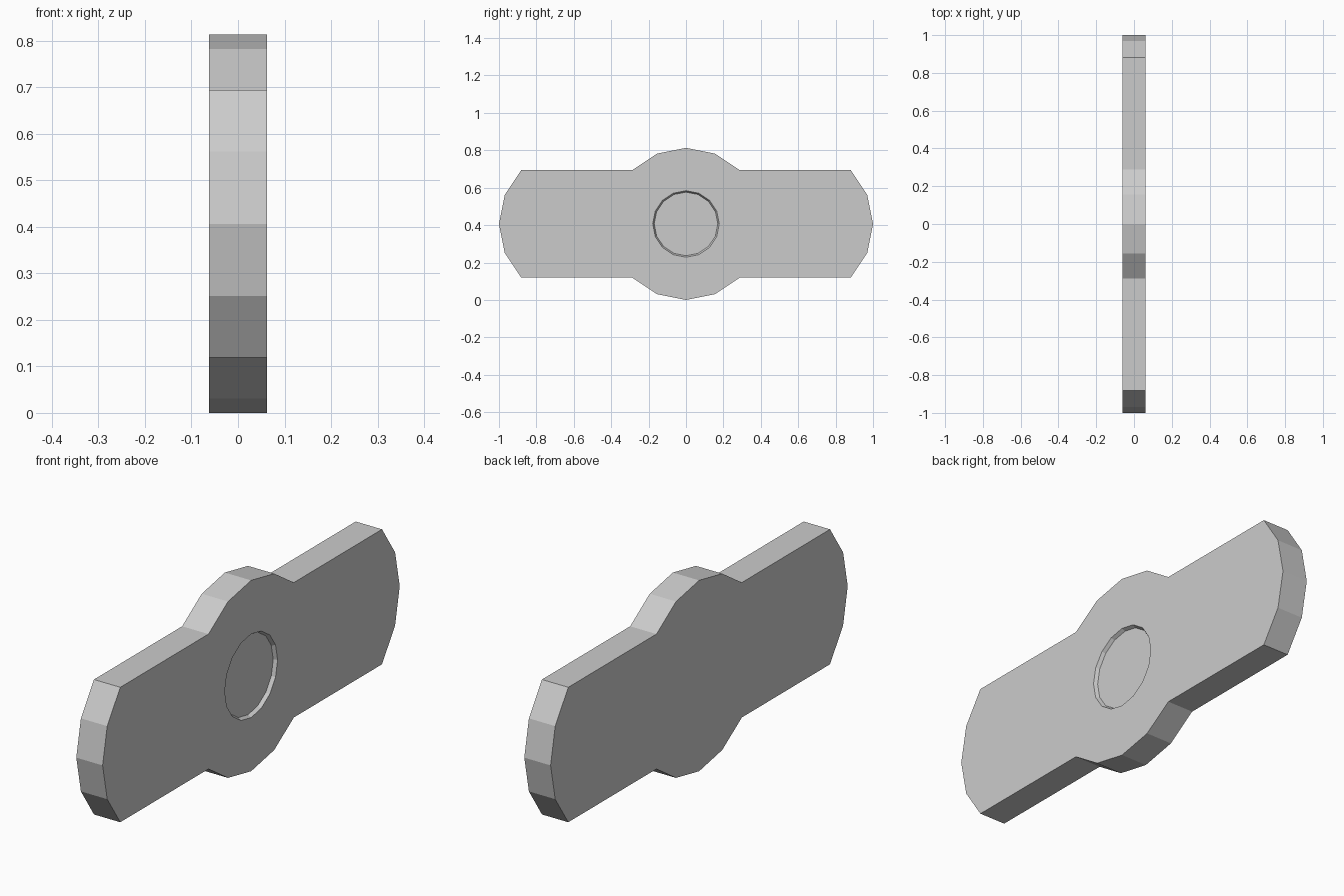
import bpy, bmesh
from math import sin, cos, pi
from mathutils import Matrix

if "Cube" in bpy.data.objects:
    bpy.data.objects.remove(bpy.data.objects["Cube"])

R = 0.4065          # radius of the hub and of both rounded ends
END = 1.0 - R       # centre of the end arcs
HALF = 0.062        # half thickness
DEPTH = 0.015       # depth of the round recess


def arc(cy, start, stop):
    """Points on a 16-sided circle in the YZ plane, by step number."""
    return [(cy + R * cos(i * pi / 8), R + R * sin(i * pi / 8))
            for i in range(start, stop + 1)]


def make_object(name, bm):
    bmesh.ops.recalc_face_normals(bm, faces=bm.faces[:])
    mesh = bpy.data.meshes.new(name)
    bm.to_mesh(mesh)
    bm.free()
    obj = bpy.data.objects.new(name, mesh)
    bpy.context.collection.objects.link(obj)
    return obj


# Plate: right end, hub top, left end, hub bottom
outline = arc(END, -2, 2) + arc(0, 2, 6) + arc(-END, 6, 10) + arc(0, 10, 14)
bm = bmesh.new()
face = bm.faces.new([bm.verts.new((-HALF, y, z)) for y, z in outline])
ext = bmesh.ops.extrude_face_region(bm, geom=[face])
bmesh.ops.translate(bm, vec=(2 * HALF, 0, 0),
                    verts=[g for g in ext["geom"] if isinstance(g, bmesh.types.BMVert)])
plate = make_object("plate", bm)

# Slightly tapered cutter for the recess in the +x face
bm = bmesh.new()
bmesh.ops.create_cone(
    bm, cap_ends=True, segments=16, radius1=0.170, radius2=0.186, depth=2 * DEPTH,
    matrix=Matrix.Translation((HALF, 0, R)) @ Matrix.Rotation(pi / 2, 4, 'Y'))
cutter = make_object("recess_cutter", bm)
cutter.hide_render = True

cut = plate.modifiers.new("recess", 'BOOLEAN')
cut.operation = 'DIFFERENCE'
cut.solver = 'EXACT'
cut.object = cutter
bpy.context.view_layer.objects.active = plate
bpy.ops.object.modifier_apply(modifier=cut.name)
bpy.data.objects.remove(cutter)
